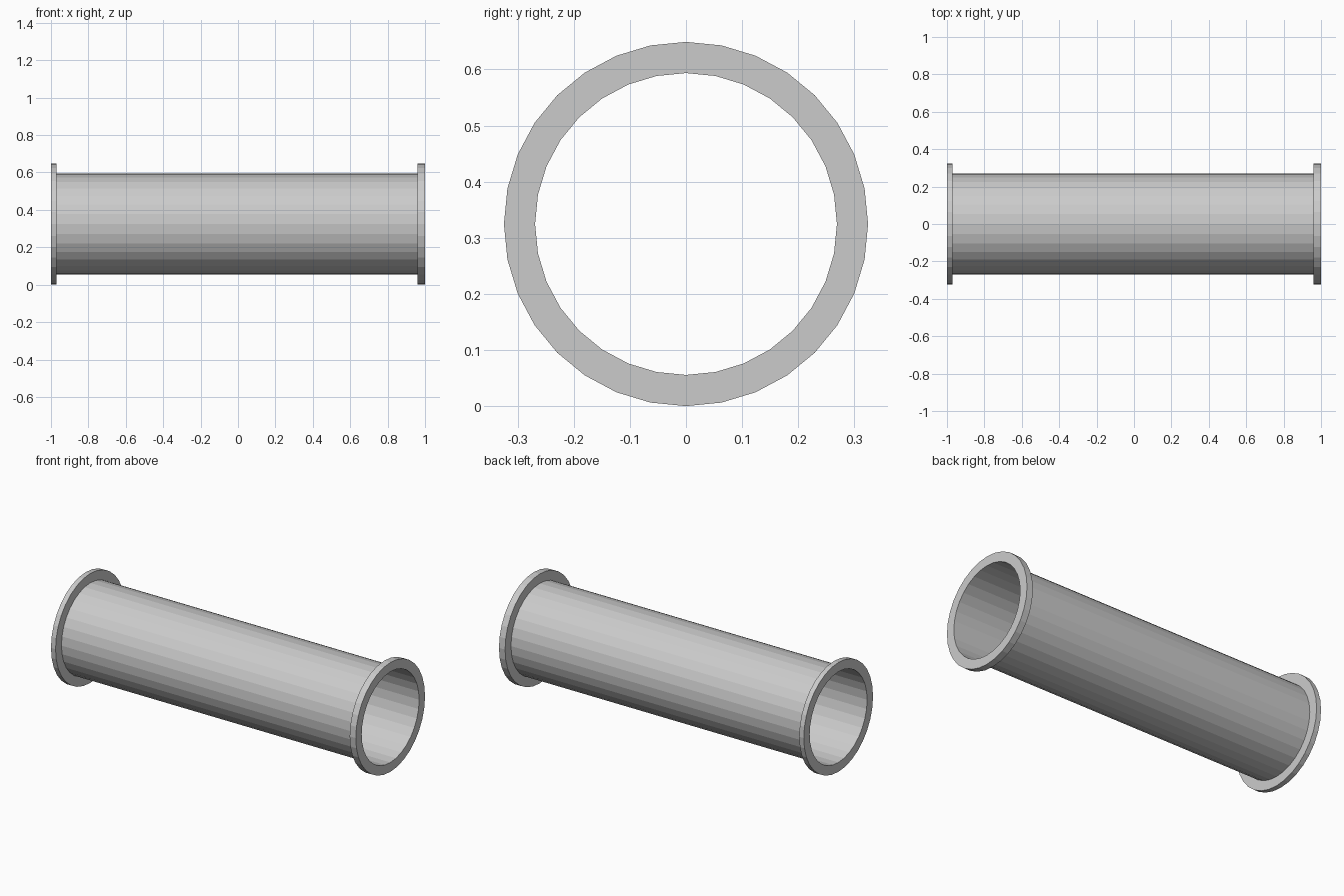
import bpy, bmesh, math

if "Cube" in bpy.data.objects:
    bpy.data.objects.remove(bpy.data.objects["Cube"])

SIDES = 32
R_PIPE, R_FLANGE = 0.269, 0.3245
CENTRE_Z = R_FLANGE


def lathe_x(name, profile, closed=False):
    """Revolve (x, radius) points around the pipe axis, flat faces."""
    bm = bmesh.new()
    rings = []
    for x, r in profile:
        ring = []
        for i in range(SIDES):
            a = 2 * math.pi * i / SIDES
            ring.append(bm.verts.new((x, r * math.sin(a), r * math.cos(a))))
        rings.append(ring)
    pairs = list(zip(rings, rings[1:]))
    if closed:
        pairs.append((rings[-1], rings[0]))
    for a, b in pairs:
        for i in range(SIDES):
            j = (i + 1) % SIDES
            bm.faces.new((a[i], a[j], b[j], b[i]))
    bmesh.ops.recalc_face_normals(bm, faces=bm.faces)
    mesh = bpy.data.meshes.new(name)
    bm.to_mesh(mesh)
    bm.free()
    obj = bpy.data.objects.new(name, mesh)
    obj.location.z = CENTRE_Z
    bpy.context.collection.objects.link(obj)
    return obj


def flange(name, x0, x1):
    # Outer faces and rim; the pipe wall forms the bore
    return lathe_x(name, [(x0, R_PIPE), (x0, R_FLANGE),
                          (x1, R_FLANGE), (x1, R_PIPE)])


# Thin open pipe wall, running through both flanges
lathe_x("pipe_wall", [(-1, R_PIPE), (-0.97, R_PIPE), (0.96, R_PIPE), (1, R_PIPE)])

# End flanges: the right one is slightly thicker
flange("left_flange", -1.0, -0.97)
flange("right_flange", 0.96, 1.0)
